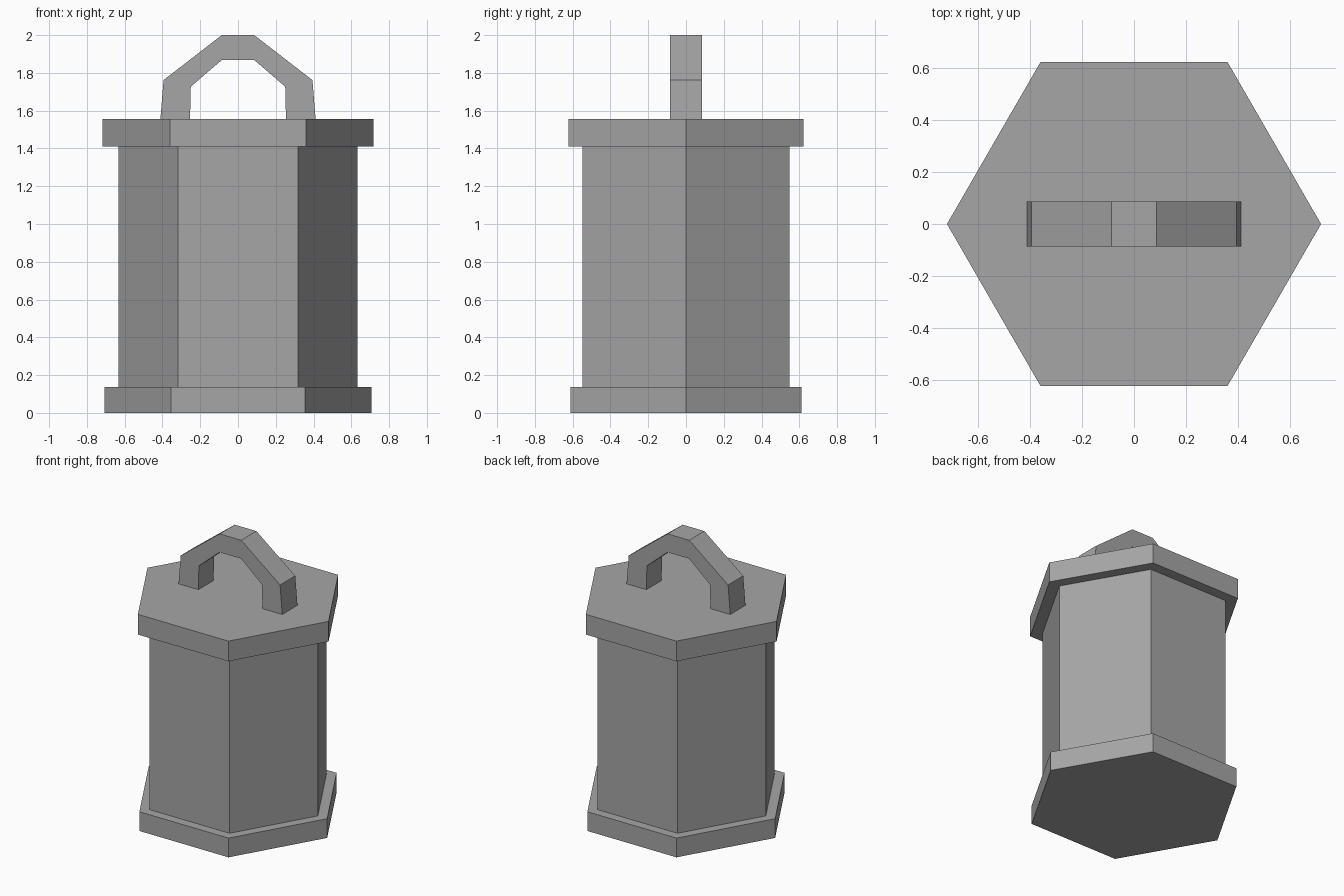
import bpy
import bmesh
import math

cube = bpy.data.objects.get("Cube")
if cube:
    bpy.data.objects.remove(cube, do_unlink=True)

# Single plain grey
grey = bpy.data.materials.new("plain_grey")
grey.use_nodes = True
colour = (0.38, 0.38, 0.38, 1)
grey.diffuse_color = colour
grey.node_tree.nodes["Principled BSDF"].inputs["Base Color"].default_value = colour


def extrude_outline(name, outline, offset):
    """Make a flat-faced solid by sweeping an outline along an offset."""
    bm = bmesh.new()
    face = bm.faces.new([bm.verts.new(p) for p in outline])
    swept = bmesh.ops.extrude_face_region(bm, geom=[face], use_keep_orig=True)
    moved = [g for g in swept["geom"] if isinstance(g, bmesh.types.BMVert)]
    bmesh.ops.translate(bm, verts=moved, vec=offset)
    bmesh.ops.recalc_face_normals(bm, faces=bm.faces)
    mesh = bpy.data.meshes.new(name)
    bm.to_mesh(mesh)
    bm.free()
    mesh.materials.append(grey)
    obj = bpy.data.objects.new(name, mesh)
    bpy.context.collection.objects.link(obj)
    return obj


def hexagon_prism(name, radius, bottom, top):
    corners = [math.radians(60 * i) for i in range(6)]
    outline = [(radius * math.cos(a), radius * math.sin(a), bottom) for a in corners]
    return extrude_outline(name, outline, (0, 0, top - bottom))


# Hexagonal base, body and lid
hexagon_prism("base", 0.707, 0, 0.138)
hexagon_prism("body", 0.633, 0.138, 1.41)
hexagon_prism("lid", 0.718, 1.41, 1.555)

# Angular carrying handle, mirrored from its left half
outer = [(0.411, 1.555), (0.394, 1.762), (0.086, 2.0)]
inner = [(0.086, 1.868), (0.25, 1.727), (0.254, 1.555)]
mirror = lambda points: [(-x, z) for x, z in reversed(points)]
arch = outer + mirror(outer) + mirror(inner) + inner
depth = 0.086
extrude_outline("handle", [(x, -depth, z) for x, z in arch], (0, 2 * depth, 0))
